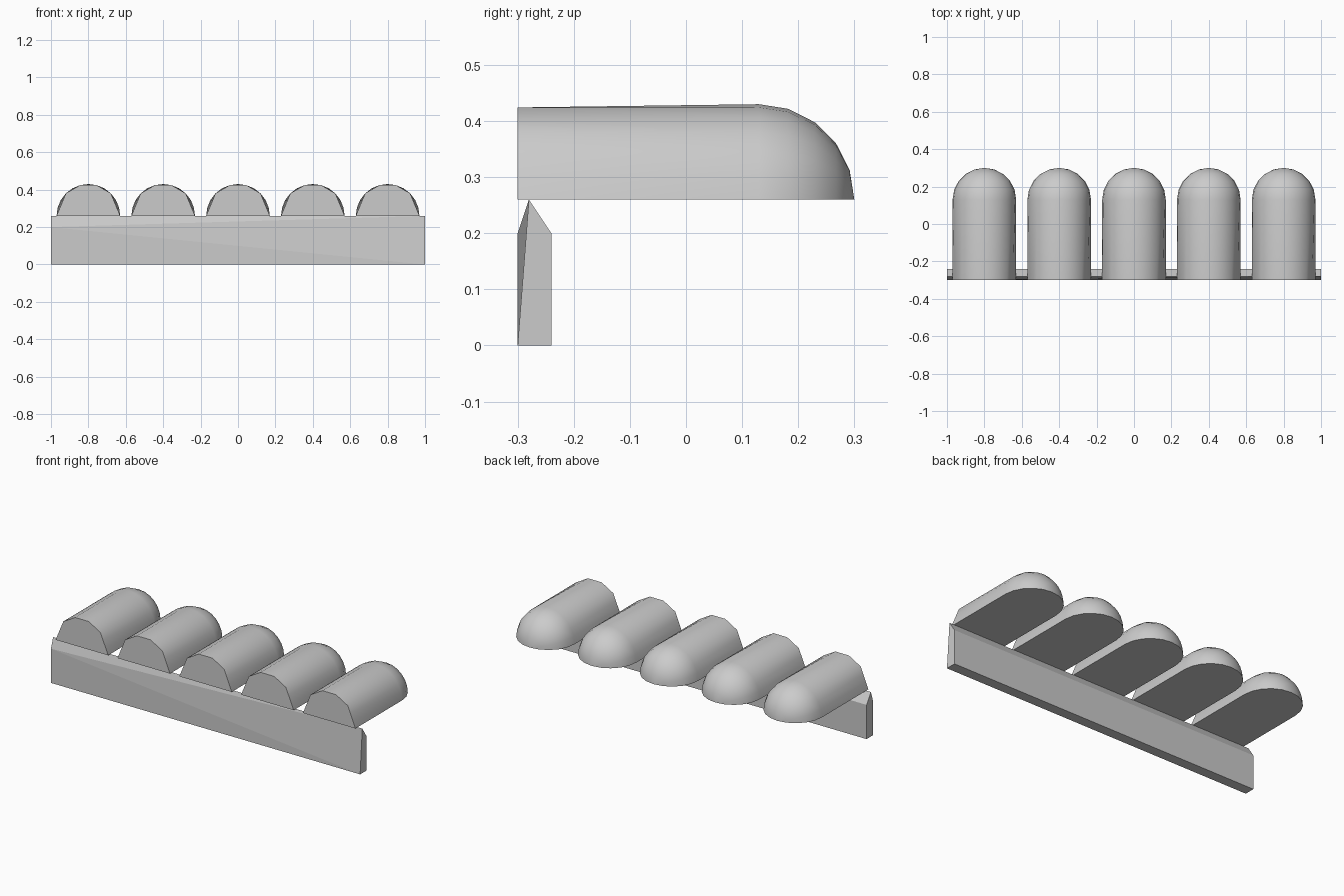
import bpy
from math import sin, cos, pi, radians

if "Cube" in bpy.data.objects:
    bpy.data.objects.remove(bpy.data.objects["Cube"])

R, BASE, FRONT, DOME = 0.17, 0.26, -0.30, 0.13
SEG, RINGS = 12, 5


def make(name, verts, faces, smooth=None):
    me = bpy.data.meshes.new(name)
    me.from_pydata(verts, [], faces)
    ob = bpy.data.objects.new(name, me)
    bpy.context.collection.objects.link(ob)
    bpy.ops.object.select_all(action='DESELECT')
    ob.select_set(True)
    bpy.context.view_layer.objects.active = ob
    bpy.ops.object.mode_set(mode='EDIT')
    bpy.ops.mesh.select_all(action='SELECT')
    bpy.ops.mesh.normals_make_consistent(inside=False)
    bpy.ops.object.mode_set(mode='OBJECT')
    if smooth:
        bpy.ops.object.shade_smooth_by_angle(angle=radians(smooth))
    return ob


def arch(r, y):
    return [(-r * cos(pi * i / SEG), y, BASE + r * sin(pi * i / SEG))
            for i in range(SEG + 1)]


def faceted_arch(r, y, corners):
    # arch points pulled onto the chords of a coarser polygon
    full, pts = arch(r, y), []
    for a, b in zip(corners, corners[1:]):
        for i in range(a, b):
            t = (i - a) / (b - a)
            pts.append(tuple(p + (q - p) * t for p, q in zip(full[a], full[b])))
    return pts + [full[SEG]]


# rail with a ridged top; the front shoulder fades out towards the right end
left = [(-0.30, 0), (-0.24, 0), (-0.24, 0.20), (-0.28, 0.26), (-0.30, 0.20)]
verts = [(-1, y, z) for y, z in left] + [(1, y, z) for y, z in left[:4]]
make("rail", verts, [(4, 3, 2, 1, 0), (5, 6, 7, 8), (0, 1, 6, 5), (1, 2, 7, 6),
                     (2, 3, 8, 7), (3, 4, 8), (4, 0, 5), (4, 5, 8)])

# rounded fingers: coarse front cap, half-barrel body, quarter-sphere tip
rings = [faceted_arch(R, FRONT, [0, 3, 5, 7, 9, 12])]
for k in range(RINGS):
    a = pi / 2 * k / RINGS
    rings.append(arch(R * cos(a), DOME + R * sin(a)))
n = SEG + 1
verts = [p for ring in rings for p in ring] + [(0, DOME + R, BASE)]
tip, last = len(rings) * n, (len(rings) - 1) * n
faces = [(k * n + i, k * n + i + 1, (k + 1) * n + i + 1, (k + 1) * n + i)
         for k in range(len(rings) - 1) for i in range(SEG)]
faces += [(last + i, last + i + 1, tip) for i in range(SEG)]
faces.append(tuple(range(n)))
faces.append(tuple([k * n for k in range(len(rings))] + [tip]
                   + [k * n + SEG for k in reversed(range(len(rings)))]))

for j in range(5):
    finger = make(f"finger_{j + 1}", verts, faces, smooth=40)
    finger.location.x = -0.8 + 0.4 * j
